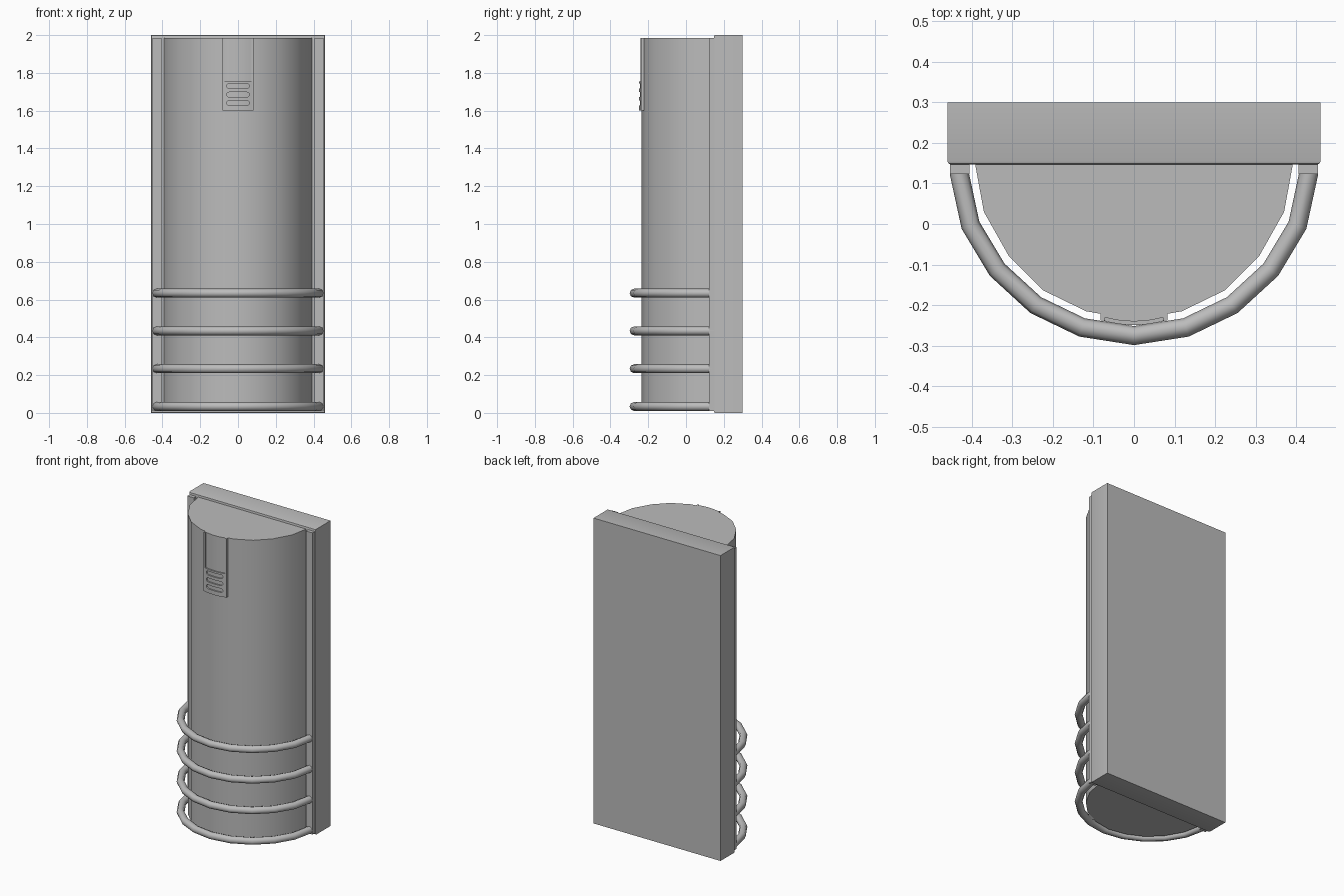
import bpy, bmesh, math
from mathutils import Vector

cube = bpy.data.objects.get("Cube")
if cube:
    bpy.data.objects.remove(cube, do_unlink=True)

grey = bpy.data.materials.new("light_grey")
grey.use_nodes = True
grey.diffuse_color = (0.5, 0.5, 0.5, 1)
grey.node_tree.nodes["Principled BSDF"].inputs["Base Color"].default_value = (0.5, 0.5, 0.5, 1)


def finish(obj, angle=40):
    bpy.ops.object.select_all(action='DESELECT')
    obj.select_set(True)
    bpy.context.view_layer.objects.active = obj
    bpy.ops.object.shade_smooth_by_angle(angle=math.radians(angle))


def link(name, bm):
    bmesh.ops.recalc_face_normals(bm, faces=bm.faces)
    mesh = bpy.data.meshes.new(name)
    bm.to_mesh(mesh)
    bm.free()
    mesh.materials.append(grey)
    obj = bpy.data.objects.new(name, mesh)
    bpy.context.collection.objects.link(obj)
    return obj


def prism(name, outline, direction):
    """Extrude a flat outline along a vector."""
    bm = bmesh.new()
    face = bm.faces.new([bm.verts.new(p) for p in outline])
    ext = bmesh.ops.extrude_face_region(bm, geom=[face])
    moved = [v for v in ext["geom"] if isinstance(v, bmesh.types.BMVert)]
    bmesh.ops.translate(bm, verts=moved, vec=direction)
    return link(name, bm)


def box(name, x0, x1, y0, y1, z0, z1):
    return prism(name, [(x0, y0, z0), (x1, y0, z0), (x1, y1, z0), (x0, y1, z0)], (0, 0, z1 - z0))


def mirrored(half):
    """Complete a half profile whose last point lies on the centre line."""
    return half + [(-x, y) for x, y in reversed(half[:-1])]


# Wall plate with softened front edges
plate = box("back_plate", -0.46, 0.46, 0.147, 0.3, 0, 2)
bm = bmesh.new()
bm.from_mesh(plate.data)
front = [e for e in bm.edges if all(v.co.y < 0.2 for v in e.verts)]
bmesh.ops.bevel(bm, geom=front, offset=0.008, segments=2, profile=0.5, affect='EDGES')
bm.to_mesh(plate.data)
bm.free()
finish(plate)

# Half-round body
profile = mirrored([(0.392, 0.15), (0.37, 0.03), (0.308, -0.08), (0.225, -0.163), (0.118, -0.215), (0, -0.236)])
finish(prism("body", [(x, y, 0.02) for x, y in profile], (0, 0, 1.965)))

# Side rails
for side, name in ((1, "left_rail"), (-1, "right_rail")):
    a, b = sorted((side * 0.406, side * 0.453))
    finish(box(name, a, b, 0.123, 0.15, 0.01, 1.985))

# Guard rings
ring_path = mirrored([(0.43, 0.15), (0.43, 0.122), (0.403, -0.003), (0.337, -0.113),
                      (0.242, -0.2), (0.128, -0.255), (0, -0.275)])
for i in range(4):
    curve = bpy.data.curves.new("ring_curve", 'CURVE')
    curve.dimensions = '3D'
    curve.bevel_depth = 0.0235
    curve.bevel_resolution = 2
    curve.use_fill_caps = True
    spline = curve.splines.new('POLY')
    spline.points.add(len(ring_path) - 1)
    for point, (x, y) in zip(spline.points, ring_path):
        point.co = (x, y, 0.034 + 0.2 * i, 1)
    curve.materials.append(grey)
    ring = bpy.data.objects.new(f"guard_ring_{i + 1}", curve)
    bpy.context.collection.objects.link(ring)
    bpy.ops.object.select_all(action='DESELECT')
    ring.select_set(True)
    bpy.context.view_layer.objects.active = ring
    bpy.ops.object.convert(target='MESH')
    finish(bpy.context.object, 50)


# Front badge plate, gently bowed, with a raised lower half
def bowed(name, width, y, thick, z0, z1, bow=0.012):
    xs = [width * (k / 4 - 1) for k in range(9)]
    outer = [(x, y + bow * (x / 0.08) ** 2, z0) for x in xs]
    inner = [(x, py + thick, z0) for x, py, z0 in reversed(outer)]
    return prism(name, outer + inner, (0, 0, z1 - z0))


finish(bowed("clip_panel", 0.075, -0.240, 0.012, 1.61, 1.985))
for side, name in ((1, "clip_left_edge"), (-1, "clip_right_edge")):
    a, b = sorted((side * 0.072, side * 0.082))
    finish(box(name, a, b, -0.238, -0.215, 1.6, 1.985))
grille = bowed("vent_grille", 0.08, -0.249, 0.014, 1.6, 1.755)

# Rounded vent slots
for i in range(3):
    z = 1.64 + 0.045 * i
    outline = []
    for side in (1, -1):
        for k in range(7):
            t = math.pi * (k / 6 - 0.5)
            outline.append((side * (0.047 + 0.013 * math.cos(t)), -0.3, z + side * 0.013 * math.sin(t)))
    cutter = prism(f"slot_cutter_{i + 1}", outline, (0, 0.2, 0))
    cutter.hide_render = True
    cutter.hide_set(True)
    mod = grille.modifiers.new("slot", 'BOOLEAN')
    mod.object = cutter
    mod.solver = 'EXACT'
bpy.ops.object.select_all(action='DESELECT')
grille.select_set(True)
bpy.context.view_layer.objects.active = grille
for mod in list(grille.modifiers):
    bpy.ops.object.modifier_apply(modifier=mod.name)
finish(grille)
for obj in [o for o in bpy.data.objects if o.name.startswith("slot_cutter")]:
    bpy.data.objects.remove(obj, do_unlink=True)
